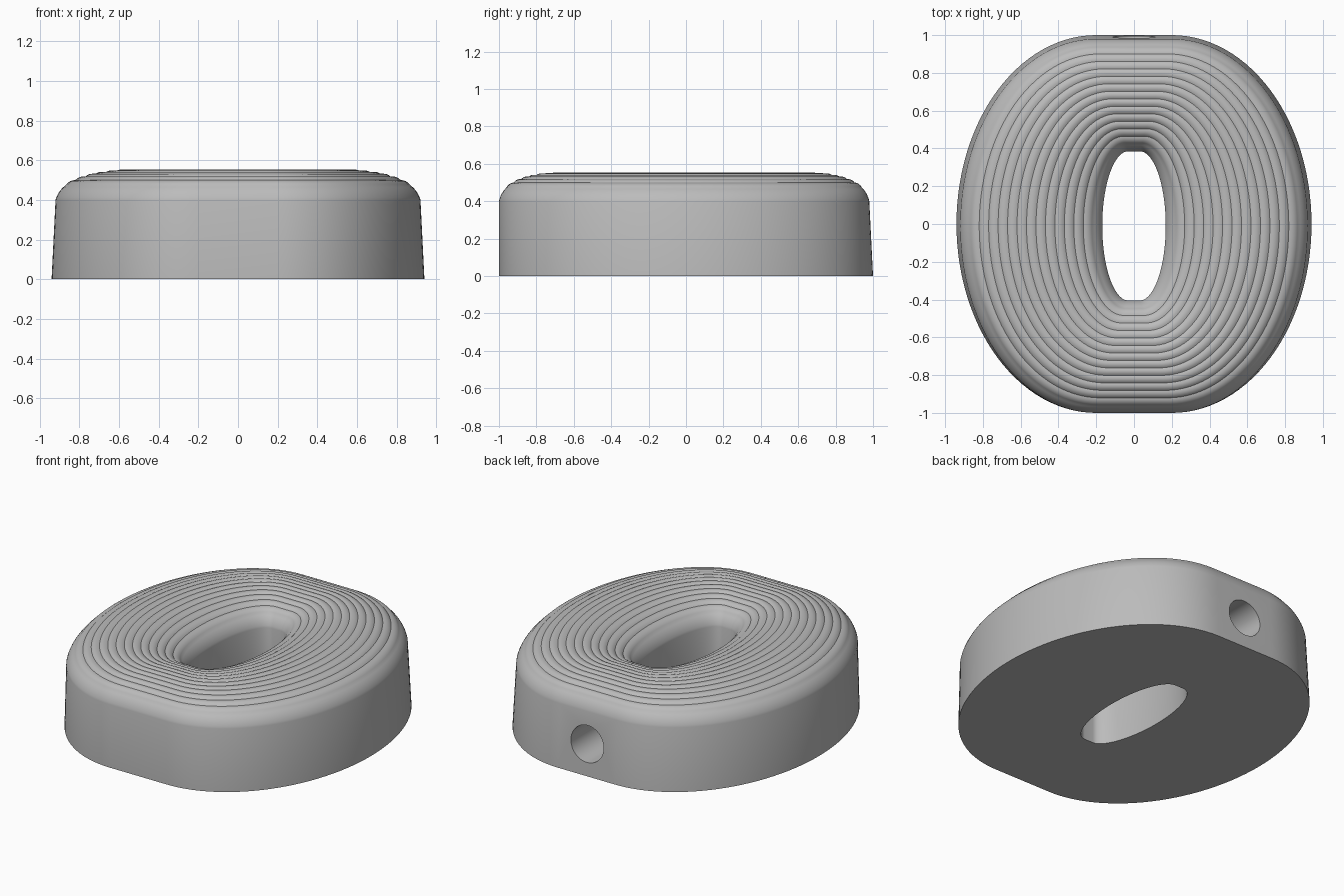
import bpy, bmesh, math
from mathutils import Matrix

if "Cube" in bpy.data.objects:
    bpy.data.objects.remove(bpy.data.objects["Cube"], do_unlink=True)

grey = bpy.data.materials.new("light_grey")
grey.use_nodes = True
colour = (0.5, 0.5, 0.5, 1)
grey.diffuse_color = colour
grey.node_tree.nodes["Principled BSDF"].inputs["Base Color"].default_value = colour

BEADS, BEAD_STEPS, ARC = 15, 7, 56
WALL, DOME, BULGE = 0.4, 0.147, 0.007

# Outline = (flat half width, side radius x, radius y, centre y)
BASE_OUT, BASE_IN = (0.2, 0.74, 1.0, 0.0), (0.03, 0.142, 0.405, 0.0)
TOP_OUT, TOP_IN = (0.2, 0.72, 0.99, -0.01), (0.03, 0.138, 0.395, -0.01)


def blend(a, b, t):
    return tuple(p + (q - p) * t for p, q in zip(a, b))


def outline(bm, shape, z):
    """Ring of two half ellipses joined by short straight ends."""
    flat, rx, ry, cy = shape
    ring = []
    for side in (1, -1):
        for i in range(ARC + 1):
            a = math.pi * (i / ARC - 0.5)
            ring.append(bm.verts.new((side * (flat + rx * math.cos(a)),
                                      cy + side * ry * math.sin(a), z)))
    return ring


def dome(t):
    return WALL + DOME * math.sqrt(max(0, 1 - (1 - 2 * t) ** 2))


def ridged_profile():
    """Beads bulging out of a domed cross-section, from outer to inner wall."""
    width = 0.68
    points = []
    for k in range(BEADS):
        t0, t1 = k / BEADS, (k + 1) / BEADS
        z0, z1 = dome(t0), dome(t1)
        dx, dz = (t1 - t0) * width, z1 - z0
        length = math.hypot(dx, dz)
        for s in range(BEAD_STEPS):
            f = s / BEAD_STEPS
            h = BULGE * 4 * f * (1 - f)
            t = t0 + (t1 - t0) * f - h * dz / length / width
            points.append((t, z0 + dz * f + h * dx / length))
    return points + [(1, WALL)]


# Ring body: tapered walls, ridged dome and flat underside
bm = bmesh.new()
rings = [outline(bm, BASE_OUT, 0)]
rings += [outline(bm, blend(TOP_OUT, TOP_IN, t), z) for t, z in ridged_profile()]
rings.append(outline(bm, BASE_IN, 0))
count = len(rings[0])
for lower, upper in zip(rings, rings[1:] + rings[:1]):
    for i in range(count):
        j = (i + 1) % count
        bm.faces.new((lower[i], lower[j], upper[j], upper[i]))
bmesh.ops.recalc_face_normals(bm, faces=bm.faces)
mesh = bpy.data.meshes.new("ridged_ring")
bm.to_mesh(mesh)
bm.free()
mesh.materials.append(grey)
body = bpy.data.objects.new("ridged_ring", mesh)
bpy.context.collection.objects.link(body)

# Round socket drilled into the back wall
bpy.ops.mesh.primitive_cylinder_add(vertices=48, radius=0.115, depth=0.8,
                                    location=(0, 1, 0.2), rotation=(math.pi / 2, 0, 0))
cutter = bpy.context.object
cutter.name = "socket_cutter"
cutter.hide_render = True
cutter.data.materials.append(grey)
drill = body.modifiers.new("socket", "BOOLEAN")
drill.operation = "DIFFERENCE"
drill.solver = "EXACT"
drill.object = cutter

bpy.ops.object.select_all(action="DESELECT")
body.select_set(True)
bpy.context.view_layer.objects.active = body
bpy.ops.object.modifier_apply(modifier="socket")
bpy.data.objects.remove(cutter, do_unlink=True)
bpy.ops.object.shade_smooth_by_angle(angle=math.radians(35))
